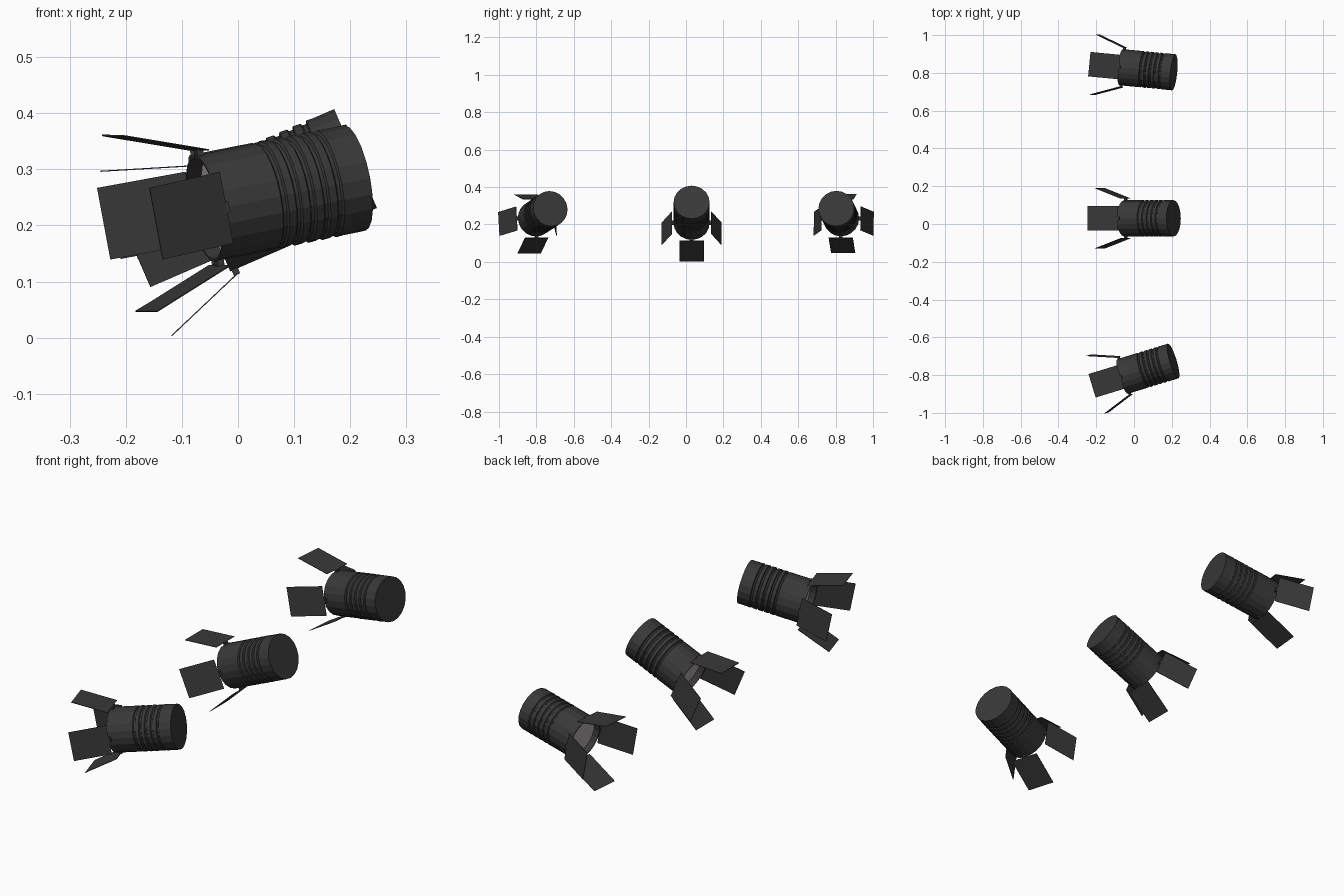
import bpy, bmesh
from math import sin, cos, tau, radians
from mathutils import Matrix, Vector

if "Cube" in bpy.data.objects:
    bpy.data.objects.remove(bpy.data.objects["Cube"])


def material(name, color):
    m = bpy.data.materials.new(name)
    m.diffuse_color = (*color, 1)
    m.use_nodes = True
    m.node_tree.nodes["Principled BSDF"].inputs["Base Color"].default_value = m.diffuse_color
    return m


BLACK = material("black_metal", (0.04, 0.04, 0.04))
GLASS = material("lens_glass", (0.45, 0.4, 0.41))
SIDES = 20


def finish(bm, name, mat, matrix):
    bmesh.ops.recalc_face_normals(bm, faces=bm.faces)
    mesh = bpy.data.meshes.new(name)
    bm.to_mesh(mesh)
    bm.free()
    mesh.materials.append(mat)
    ob = bpy.data.objects.new(name, mesh)
    bpy.context.collection.objects.link(ob)
    ob.matrix_world = matrix
    return ob


def lathe(name, profile, mat, matrix):
    """Closed solid turned around local X from (x, radius) points."""
    bm = bmesh.new()
    rings = [[bm.verts.new((x, r * cos(tau * i / SIDES), r * sin(tau * i / SIDES)))
              for i in range(SIDES)] for x, r in profile]
    for a, b in zip(rings, rings[1:]):
        for i in range(SIDES):
            j = (i + 1) % SIDES
            bm.faces.new((a[i], a[j], b[j], b[i]))
    bm.faces.new(rings[0])
    bm.faces.new(rings[-1])
    return finish(bm, name, mat, matrix)


def box(name, size, matrix):
    bm = bmesh.new()
    bmesh.ops.create_cube(bm, size=1)
    bmesh.ops.scale(bm, vec=size, verts=bm.verts)
    return finish(bm, name, BLACK, matrix)


def spotlight(prefix, front, yaw, pitch):
    # local X runs from the lens opening (x = 0) to the closed back
    base = (Matrix.Translation(Vector(front)) @ Matrix.Rotation(radians(yaw), 4, 'Z')
            @ Matrix.Rotation(radians(-pitch), 4, 'Y'))

    # housing: hollow front, cooling ribs towards the back
    profile = [(0.035, 0.088), (0.0, 0.092), (0.0, 0.096), (0.115, 0.096)]
    for k in range(5):
        x = 0.115 + 0.026 * k
        profile += [(x + 0.003, 0.0915), (x + 0.009, 0.0915),
                    (x + 0.012, 0.097), (x + 0.026, 0.096)]
    profile += [(0.285, 0.096)]
    lathe(prefix + "_housing", profile, BLACK, base)

    # lens just inside the opening
    lathe(prefix + "_lens", [(0.026, 0.088), (0.034, 0.088)], GLASS, base)

    # four flared barn doors with small hinge tabs
    for k, side in enumerate(("top", "left", "bottom", "right")):
        spin = base @ Matrix.Rotation(radians(90 * k), 4, 'X')
        hinge = (spin @ Matrix.Translation((0.009, 0, 0.105))
                 @ Matrix.Rotation(radians(20), 4, 'Y'))
        box(f"{prefix}_{side}_barn_door", (0.16, 0.13, 0.002),
            hinge @ Matrix.Translation((-0.08, 0, 0)))
        box(f"{prefix}_{side}_hinge_tab", (0.012, 0.02, 0.014),
            spin @ Matrix.Translation((0.009, 0, 0.099)))


spotlight("near_light", (-0.06, -0.807, 0.23), 17, 11)
spotlight("middle_light", (-0.052, 0.03, 0.206), 0, 23.4)
spotlight("far_light", (-0.068, 0.83, 0.231), -5.5, 11)
